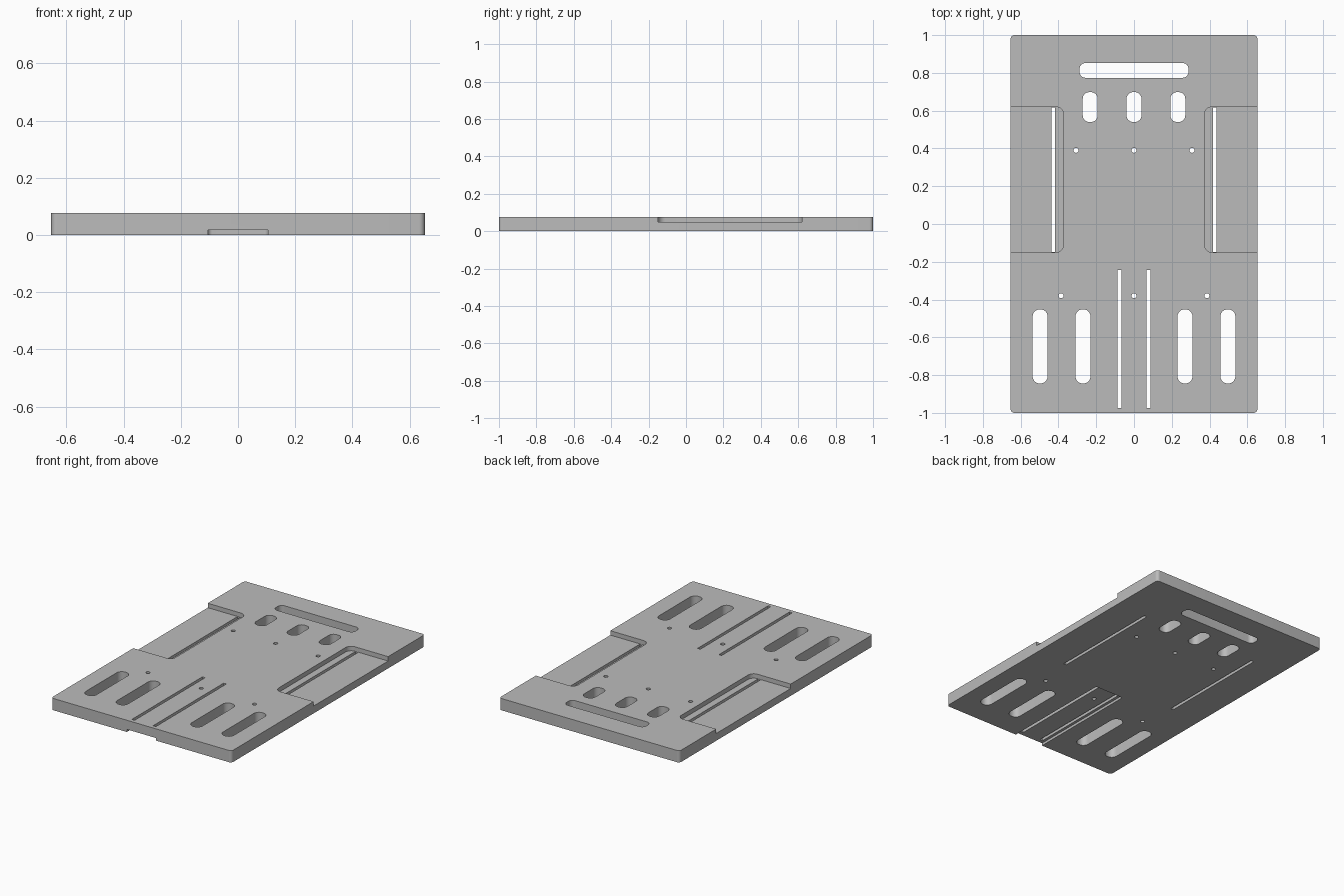
import bpy, bmesh
from math import cos, sin, pi

cube = bpy.data.objects.get("Cube")
if cube:
    bpy.data.objects.remove(cube, do_unlink=True)

HALF_W, HALF_L, THICK = 0.653, 1.0, 0.077

grey = bpy.data.materials.new("plain grey")
grey.use_nodes = True
COLOUR = (0.5, 0.5, 0.5, 1)
grey.diffuse_color = COLOUR
grey.node_tree.nodes["Principled BSDF"].inputs["Base Color"].default_value = COLOUR


def add_block(bm, x0, x1, y0, y1, z0, z1, radius=0, steps=8):
    """Upright block with rounded vertical edges."""
    corners = [(x1, y1, -1, -1), (x0, y1, 1, -1), (x0, y0, 1, 1), (x1, y0, -1, 1)]
    outline = []
    for i, (x, y, sx, sy) in enumerate(corners):
        if radius == 0:
            outline.append((x, y))
            continue
        for k in range(steps + 1):
            a = (i + k / steps) * pi / 2
            outline.append((x + sx * radius + radius * cos(a),
                            y + sy * radius + radius * sin(a)))
    face = bm.faces.new([bm.verts.new((x, y, z0)) for x, y in outline])
    side = bmesh.ops.extrude_face_region(bm, geom=[face])["geom"]
    for v in side:
        if isinstance(v, bmesh.types.BMVert):
            v.co.z = z1


def add_through(bm, cx, cy, width, length, radius):
    add_block(bm, cx - width / 2, cx + width / 2, cy - length / 2, cy + length / 2,
              -0.1, 0.2, radius)


def make_object(name, bm):
    bmesh.ops.remove_doubles(bm, verts=bm.verts, dist=0.00001)
    bmesh.ops.recalc_face_normals(bm, faces=bm.faces)
    mesh = bpy.data.meshes.new(name)
    bm.to_mesh(mesh)
    bm.free()
    mesh.materials.append(grey)
    obj = bpy.data.objects.new(name, mesh)
    bpy.context.collection.objects.link(obj)
    return obj


# Main plate
bm = bmesh.new()
add_block(bm, -HALF_W, HALF_W, -HALF_L, HALF_L, 0, THICK, 0.02)
plate = make_object("base_plate", bm)

# Side pockets in the top and the channel under the front
bm = bmesh.new()
add_block(bm, 0.373, 0.8, -0.15, 0.62, 0.048, 0.2, 0.04)
add_block(bm, -0.8, -0.373, -0.15, 0.62, 0.048, 0.2, 0.04)
add_block(bm, -0.105, 0.105, -1.2, -0.235, -0.1, 0.017, 0.015)
pockets = make_object("pocket_cutter", bm)

# Openings that go right through
bm = bmesh.new()
add_through(bm, 0, 0.813, 0.576, 0.078, 0.03)        # wide strap slot
for x in (-0.232, 0, 0.232):                         # short slots
    add_through(bm, x, 0.619, 0.079, 0.158, 0.035)
for side in (-1, 1):
    for x in (0.27, 0.497):                          # long slots
        add_through(bm, side * x, -0.648, 0.079, 0.392, 0.037)
    add_through(bm, side * 0.077, -0.609, 0.02, 0.73, 0)   # narrow channel slots
    add_through(bm, side * 0.427, 0.235, 0.02, 0.766, 0)   # pocket slots
for spread, y in ((0.307, 0.39), (0.386, -0.38)):    # round screw holes
    for x in (-spread, 0, spread):
        add_through(bm, x, y, 0.026, 0.026, 0.013)
openings = make_object("opening_cutter", bm)

# Cut the plate, then discard the cutters
bpy.context.view_layer.objects.active = plate
for cutter in (pockets, openings):
    cutter.hide_render = True
    mod = plate.modifiers.new(cutter.name, "BOOLEAN")
    mod.operation, mod.solver, mod.object = "DIFFERENCE", "EXACT", cutter
    bpy.ops.object.modifier_apply(modifier=mod.name)
    bpy.data.objects.remove(cutter, do_unlink=True)

bpy.ops.object.select_all(action="DESELECT")
plate.select_set(True)
bpy.ops.object.shade_smooth_by_angle(angle=pi / 6)
